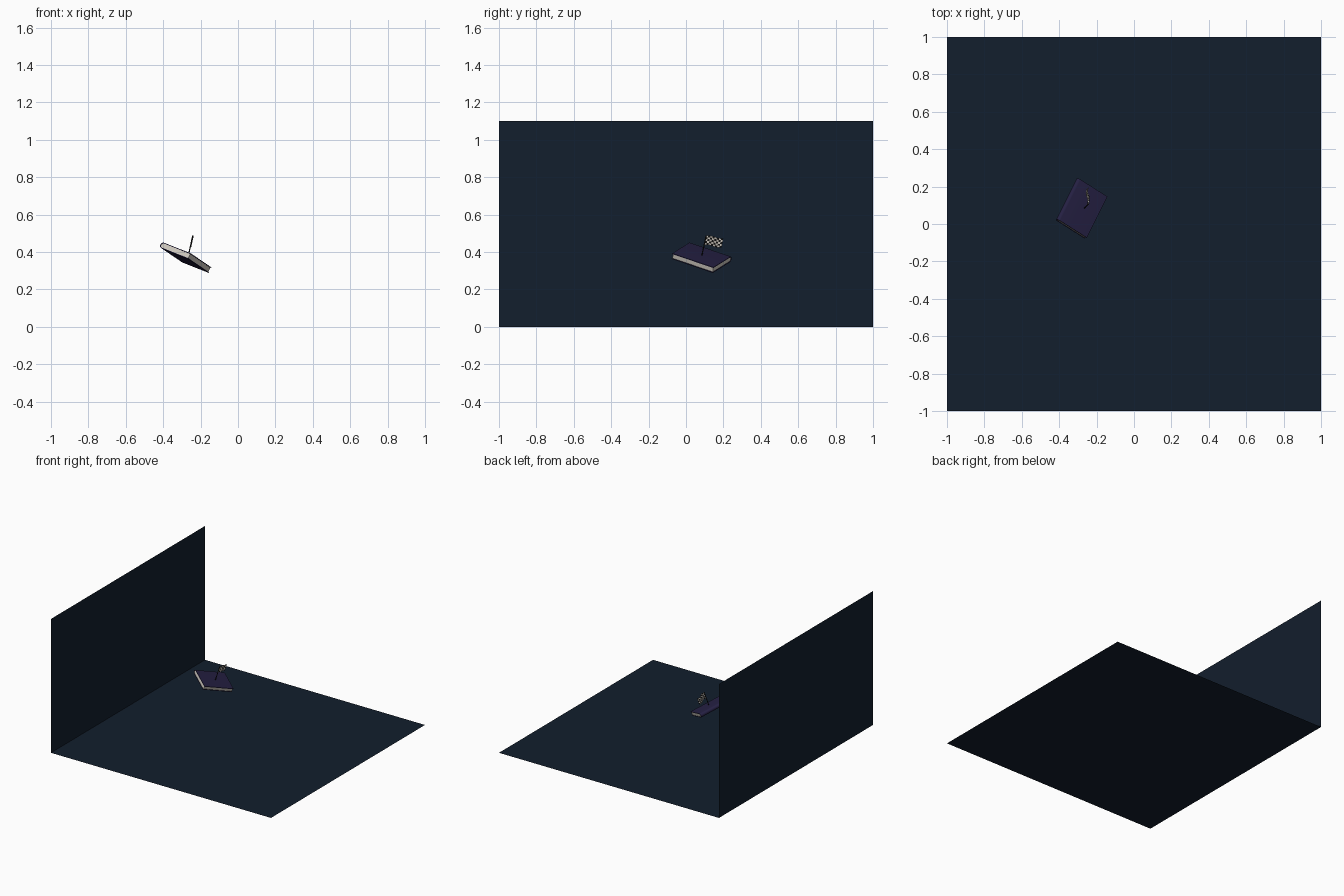
import bpy, bmesh, math
from mathutils import Vector, Matrix

if "Cube" in bpy.data.objects:
    bpy.data.objects.remove(bpy.data.objects["Cube"])


def mat(name, rgb):
    m = bpy.data.materials.new(name)
    m.diffuse_color = (*rgb, 1)
    m.use_nodes = True
    m.node_tree.nodes["Principled BSDF"].inputs["Base Color"].default_value = m.diffuse_color
    return m


navy = mat("navy", (0.006, 0.013, 0.026))
violet = mat("violet", (0.018, 0.014, 0.055))
cream = mat("cream", (0.62, 0.58, 0.52))
black = mat("black", (0.008, 0.008, 0.008))


def make(name, bm, mats, matrix=None):
    bmesh.ops.recalc_face_normals(bm, faces=bm.faces)
    me = bpy.data.meshes.new(name)
    bm.to_mesh(me)
    bm.free()
    ob = bpy.data.objects.new(name, me)
    bpy.context.collection.objects.link(ob)
    for m in mats:
        me.materials.append(m)
    if matrix:
        ob.matrix_world = matrix
    return ob


def sheet(name, corners):
    bm = bmesh.new()
    bm.faces.new([bm.verts.new(c) for c in corners])
    return make(name, bm, [navy])


def extrude_profile(name, pts, half, m, matrix):
    # profile in local x/z, swept along local y
    bm = bmesh.new()
    f = bm.faces.new([bm.verts.new((x, -half, z)) for x, z in pts])
    r = bmesh.ops.extrude_face_region(bm, geom=[f])
    vs = [g for g in r["geom"] if isinstance(g, bmesh.types.BMVert)]
    bmesh.ops.translate(bm, verts=vs, vec=(0, 2 * half, 0))
    return make(name, bm, [m], matrix)


# floor and side wall
sheet("floor", [(-1, -1, 0), (1, -1, 0), (1, 1, 0), (-1, 1, 0)])
sheet("side_wall", [(-1, -1, 0), (-1, 1, 0), (-1, 1, 1.1), (-1, -1, 1.1)])

# tilted book frame: x across the cover, y along the spine, z out of the cover
v = Vector((0.11, 0.22, -0.075)).normalized()
u = Vector((0.16, -0.09, -0.065))
u = (u - v * u.dot(v)).normalized()
n = u.cross(v)
center = Vector((-0.275, 0.086, 0.386))
frame = Matrix((u, v, n)).transposed().to_4x4()
frame.translation = center

W, L, T, C = 0.195, 0.257, 0.033, 0.004


def rounded(right, r):
    # open path: top right, around the rounded spine, bottom right
    cx, cz = -W / 2 + T / 2, -T / 2
    arc = [math.radians(90 + 18 * i) for i in range(11)]
    return ([(right, cz + r)]
            + [(cx + r * math.cos(a), cz + r * math.sin(a)) for a in arc]
            + [(right, cz - r)])


# cover wraps the spine, page block sits slightly inside
extrude_profile("book_cover", rounded(W / 2, T / 2) + rounded(W / 2, T / 2 - C)[::-1],
                L / 2, violet, frame)
extrude_profile("book_pages", rounded(W / 2 - 0.004, T / 2 - C),
                L / 2 - 0.003, cream, frame)

# flag pole
base, tip = Vector((-0.266, 0.084, 0.378)), Vector((-0.242, 0.108, 0.488))
bm = bmesh.new()
bmesh.ops.create_cone(bm, cap_ends=True, segments=8, radius1=0.003, radius2=0.003,
                      depth=(tip - base).length)
place = Matrix.Translation((base + tip) / 2) @ \
    (tip - base).to_track_quat("Z", "Y").to_matrix().to_4x4()
make("flag_pole", bm, [black], place)

# waving checkered flag
NX, NY, SUB = 8, 5, 2
along, down = Vector((0.002, 0.092, -0.015)), (base - tip).normalized() * 0.052
bm = bmesh.new()
cols, rows = NX * SUB, NY
grid = []
for j in range(rows + 1):
    row = []
    for i in range(cols + 1):
        s, t = i / cols, j / rows
        p = tip + along * s + down * t
        p.x += 0.008 * math.sin(s * 2 * math.pi) * (0.4 + 0.6 * s)
        p.z += 0.003 * math.sin(s * 2 * math.pi)
        row.append(bm.verts.new(p))
    grid.append(row)
for j in range(rows):
    for i in range(cols):
        f = bm.faces.new((grid[j][i], grid[j][i + 1], grid[j + 1][i + 1], grid[j + 1][i]))
        f.material_index = (i // SUB + j) % 2
make("checkered_flag", bm, [cream, black])

# smooth rounded parts while keeping hard edges
for name in ("book_cover", "book_pages", "flag_pole", "checkered_flag"):
    ob = bpy.data.objects[name]
    bpy.ops.object.select_all(action="DESELECT")
    ob.select_set(True)
    bpy.context.view_layer.objects.active = ob
    bpy.ops.object.shade_smooth_by_angle(angle=math.radians(35))
